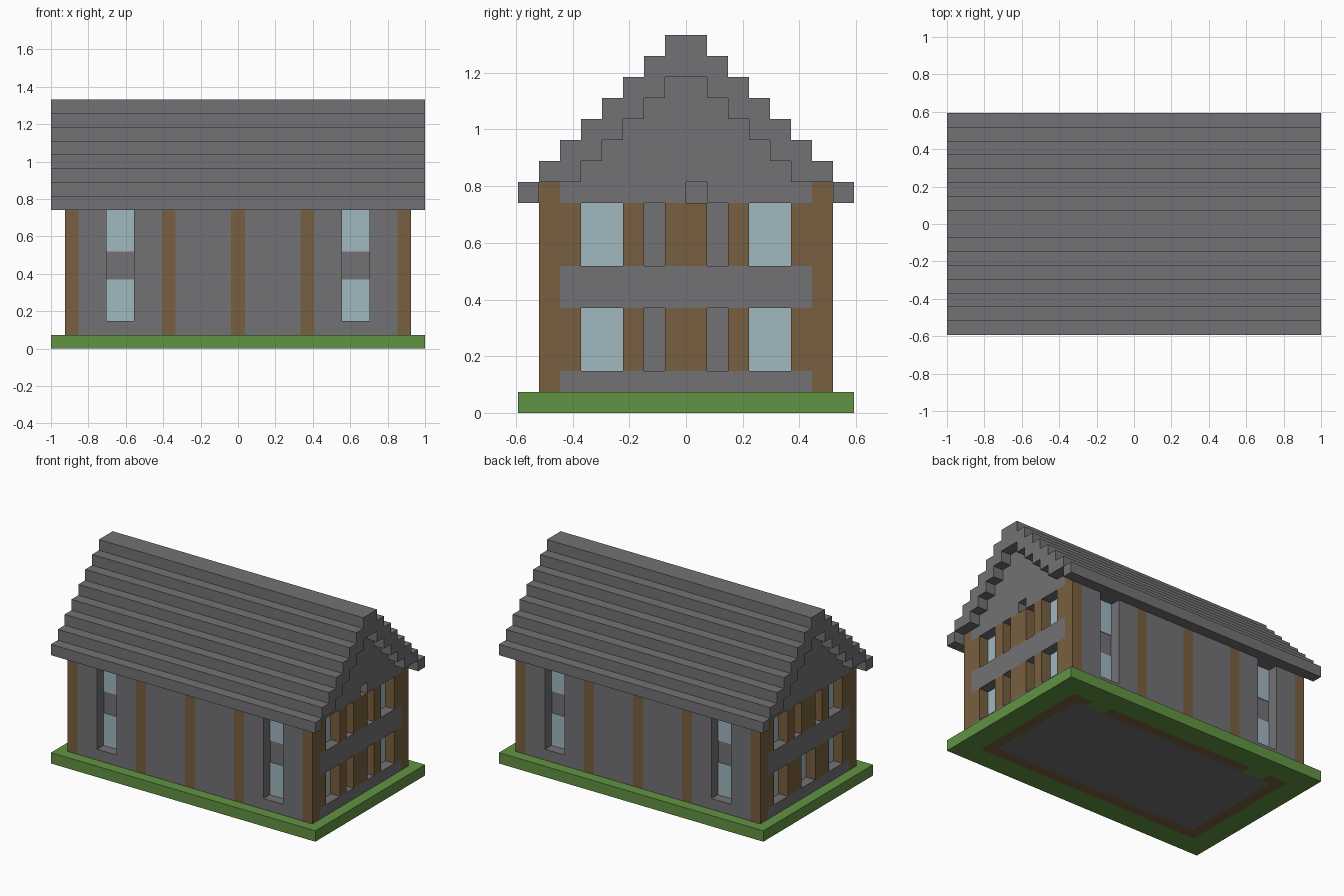
import bpy, bmesh
from mathutils import Matrix, Vector

cube = bpy.data.objects.get("Cube")
if cube:
    bpy.data.objects.remove(cube)

U = 2 / 27                    # one building block
HX, HY = 12.5, 7              # half size of the walls, in blocks


def material(name, rgb):
    m = bpy.data.materials.new(name)
    m.use_nodes = True
    m.diffuse_color = (*rgb, 1)
    m.node_tree.nodes["Principled BSDF"].inputs["Base Color"].default_value = (*rgb, 1)
    return m


STONE = material("grey_stone", (0.17, 0.165, 0.175))
WOOD = material("brown_timber", (0.19, 0.115, 0.05))
GRASS = material("green_grass", (0.12, 0.29, 0.055))
GLASS = material("pale_blue_glass", (0.35, 0.48, 0.53))


def finish(name, bm, mats):
    mesh = bpy.data.meshes.new(name)
    bm.to_mesh(mesh)
    bm.free()
    for m in mats:
        mesh.materials.append(m)
    ob = bpy.data.objects.new(name, mesh)
    bpy.context.collection.objects.link(ob)
    return ob


def part(name, mat, boxes):
    """One object made of boxes, each given as x, y and z ranges in blocks."""
    bm = bmesh.new()
    for ranges in boxes:
        mid = Vector([(a + b) / 2 * U for a, b in ranges])
        size = [abs(b - a) * U for a, b in ranges]
        bmesh.ops.create_cube(bm, size=1, matrix=Matrix.Translation(mid) @ Matrix.Diagonal((*size, 1)))
    return finish(name, bm, [mat])


# Ground slab, with the house footprint showing underneath
def footprint(x, y):
    if abs(x) < 10.5 and abs(y) < 5:
        return 1
    window_gap = y > 0 and 7.5 < abs(x) < 9.5
    return 2 if abs(x) < 11.5 and abs(y) < 6 and not window_gap else 0


bm = bmesh.new()
bmesh.ops.create_grid(bm, x_segments=27, y_segments=16, size=1)
bmesh.ops.scale(bm, vec=(1, 16 / 27, 1), verts=bm.verts)
for f in bm.faces:
    c = f.calc_center_median() / U
    f.material_index = footprint(c.x, c.y)
top = bmesh.ops.extrude_face_region(bm, geom=bm.faces[:], use_keep_orig=True)["geom"]
for g in top:
    if isinstance(g, bmesh.types.BMVert):
        g.co.z += U
    elif isinstance(g, bmesh.types.BMFace):
        g.material_index = 0
bmesh.ops.recalc_face_normals(bm, faces=bm.faces)
finish("ground_slab", bm, [GRASS, STONE, WOOD])

# Inner house body, seen at the back of every recess
part("house_core", STONE, [((-HX + 1, HX - 1), (-HY + 1, HY - 1), (1, 11))])

# Long walls: stone panels and timber posts, with tall window recesses
panels, posts, panes = [], [], []
for s in (-1, 1):
    wall = (s * (HY - 1), s * HY)
    glass = (s * (HY - 1), s * (HY - 0.94))
    panels.append(((0.5, 4.5), wall, (1, 11)))
    panels.append(((-4.5, -0.5), wall, (1, 11)))
    posts.append(((-0.5, 0.5), wall, (1, 11)))
    for m in (-1, 1):
        def span(a, b):
            return (m * a, m * b)
        posts += [(span(4.5, 5.5), wall, (1, 11)), (span(11.5, 12.5), wall, (1, 11))]
        panels += [(span(5.5, 7.5), wall, (1, 11)), (span(9.5, 11.5), wall, (1, 11)),
                   (span(7.5, 9.5), wall, (1, 2)), (span(7.5, 9.5), wall, (10, 11))]
        panes += [(span(7.5, 9.5), glass, z) for z in ((2, 5), (7, 10))]
part("long_wall_panels", STONE, panels)
part("long_wall_posts", WOOD, posts)
part("long_wall_windows", GLASS, panes)

# End walls: stone bands, timber studs and recessed windows
bands, studs, panes = [], [], []
for s in (-1, 1):
    wall = (s * (HX - 1), s * HX)
    glass = (s * (HX - 1), s * (HX - 0.94))
    bands += [(wall, (-6, 6), z) for z in ((1, 2), (5, 7))]
    # The left end has a small vent in the gable foot
    bands += [(wall, y, (10, 11)) for y in (((-6, 0), (1, 6)) if s > 0 else ((-6, 6),))]
    for z in ((2, 5), (7, 10)):
        middle_window = s < 0 and z[0] == 2
        middle = ((-3, -1), (1, 3)) if middle_window else ((-3, -2), (-1, 1), (2, 3))
        studs += [(wall, y, z) for y in ((-6, -5), *middle, (5, 6))]
        panes += [(glass, y, z) for y in ((-5, -3), (3, 5))]
        if middle_window:
            panes.append((glass, (-1, 1), z))
part("end_wall_bands", STONE, bands)
part("end_wall_studs", WOOD, studs)
part("end_wall_windows", GLASS, panes)

# Stepped gable filling
part("gable", STONE, [((-HX, HX), (k - 6, 6 - k), (10 + k, 11 + k)) for k in range(1, 6)])

# Stepped roof, one course per block of height
roof = []
for k in range(8):
    inner, outer = (7, 8) if k == 0 else (max(6 - k, 0), 8 - k)
    roof += [((-13.5, 13.5), (s * inner, s * outer), (10 + k, 11 + k)) for s in (-1, 1)]
part("stepped_roof", STONE, roof)
